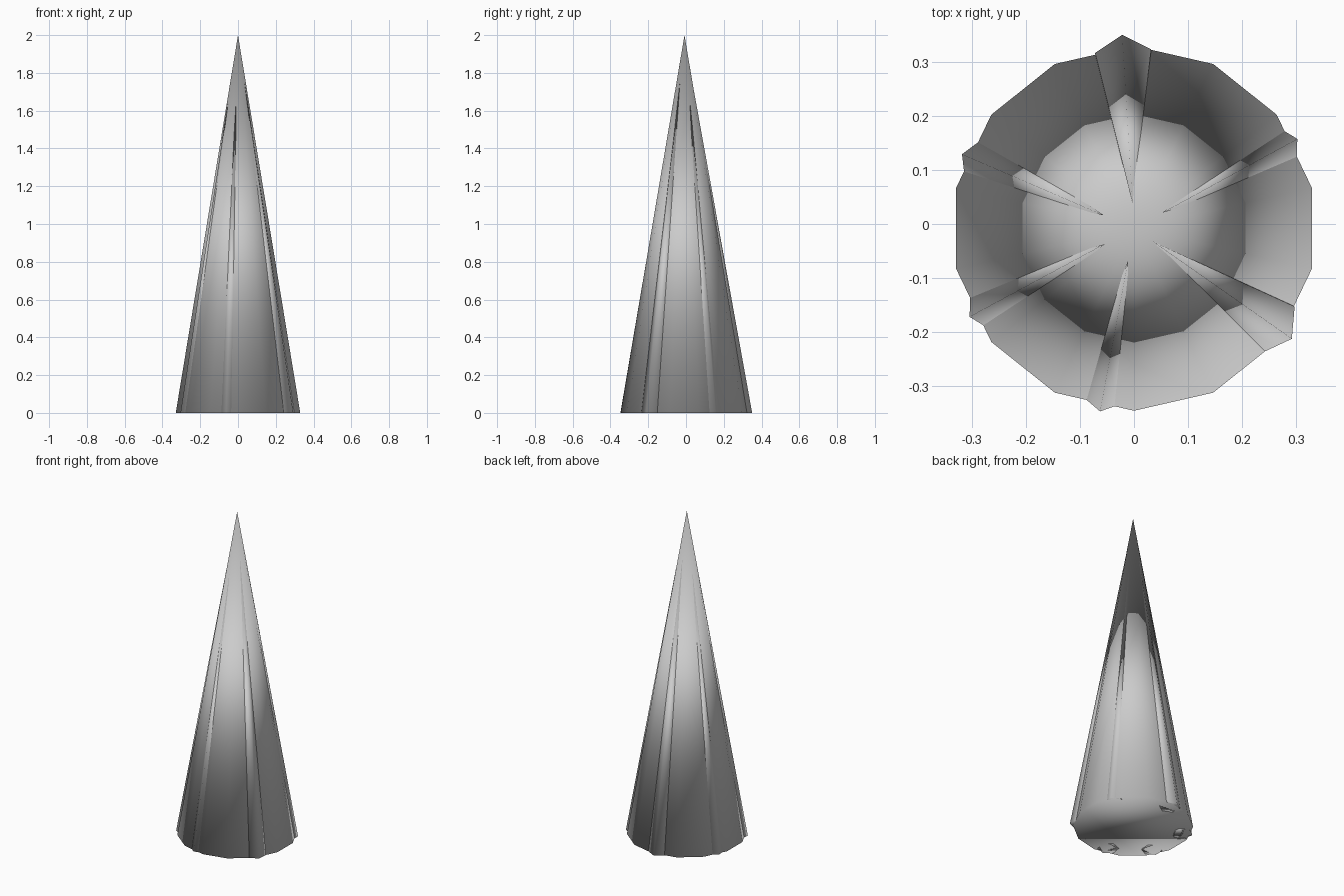
import bpy, bmesh
from math import sin, cos, radians, tau

if "Cube" in bpy.data.objects:
    bpy.data.objects.remove(bpy.data.objects["Cube"])

AXIS_Y = -0.008      # the spike axis sits slightly toward the front
BASE_R, HEIGHT = 0.338, 2.0


def make_spike(name, centre, radius, sides, start, tip):
    """Closed pyramid: regular polygon on the floor joined to a free tip."""
    bm = bmesh.new()
    ring = [bm.verts.new((centre[0] + radius * cos(start + tau * i / sides),
                          centre[1] + radius * sin(start + tau * i / sides), 0))
            for i in range(sides)]
    top = bm.verts.new(tip)
    bm.faces.new(ring[::-1])
    for i in range(sides):
        bm.faces.new((ring[i], ring[(i + 1) % sides], top))
    for f in bm.faces:
        f.smooth = True
    mesh = bpy.data.meshes.new(name)
    bm.to_mesh(mesh)
    bm.free()
    obj = bpy.data.objects.new(name, mesh)
    bpy.context.collection.objects.link(obj)
    return obj


# main 14-sided cone
make_spike("main_spike", (0, AXIS_Y), BASE_R, 14, radians(-90),
           (0, AXIS_Y, HEIGHT))

# slim six-sided ridges leaning along the cone: angle, outer radius, tip radius
RIDGE_R = 0.06
ridges = [(93.5, 0.359, 0.047), (28.7, 0.345, 0.060), (-35.0, 0.357, 0.043),
          (259.5, 0.345, 0.062), (208.3, 0.346, 0.061), (156.7, 0.347, 0.061)]
for n, (deg, outer, tip_r) in enumerate(ridges, 1):
    a = radians(deg)
    c = outer - RIDGE_R
    tip_z = HEIGHT * (1 - tip_r / BASE_R)
    make_spike(f"ridge_{n}", (c * cos(a), AXIS_Y + c * sin(a)), RIDGE_R, 6, a,
               (tip_r * cos(a), AXIS_Y + tip_r * sin(a), tip_z))
